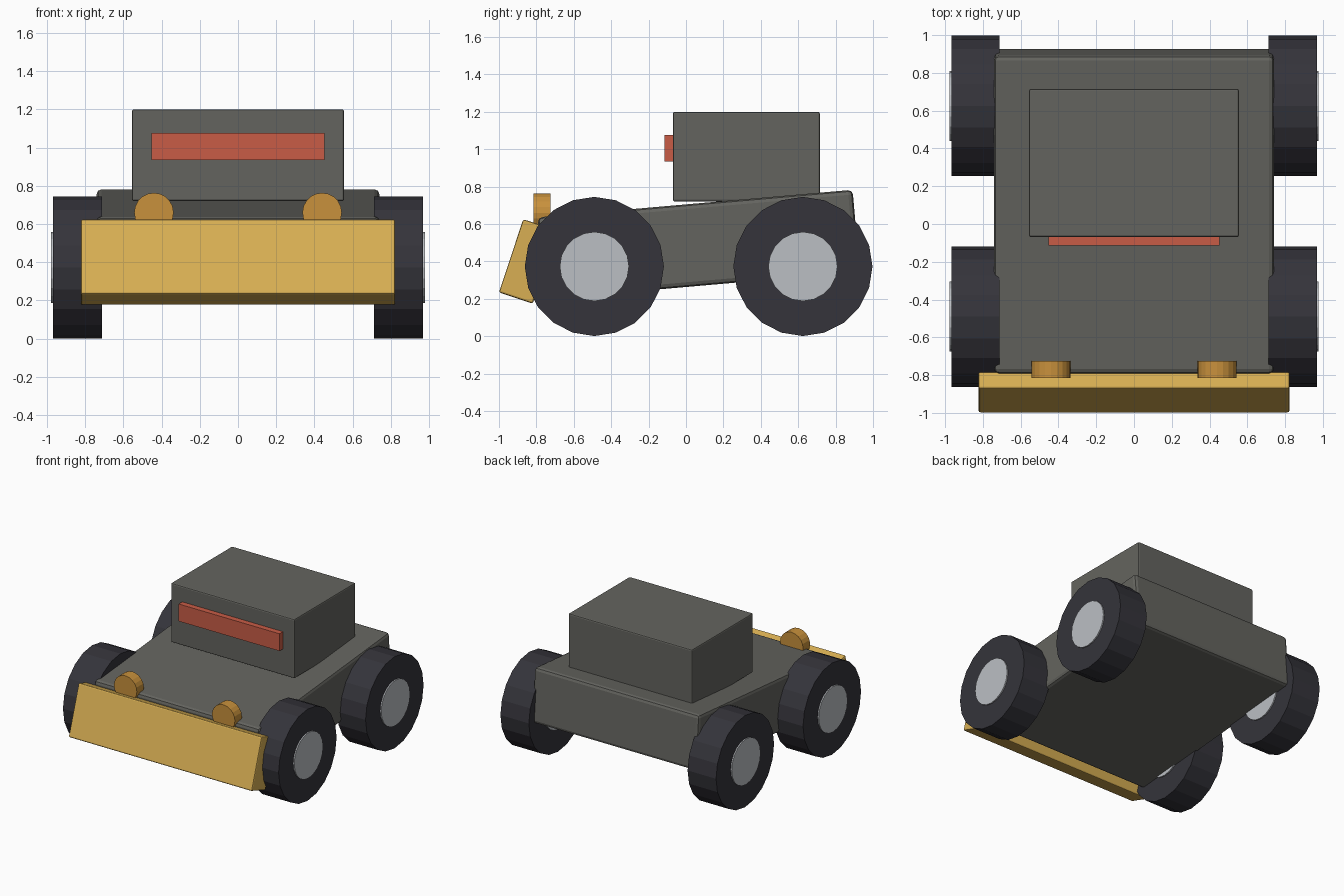
import bpy
import math

default = bpy.data.objects.get("Cube")
if default:
    bpy.data.objects.remove(default, do_unlink=True)


def material(name, rgb):
    m = bpy.data.materials.new(name)
    m.use_nodes = True
    colour = (*rgb, 1)
    m.diffuse_color = colour
    m.node_tree.nodes["Principled BSDF"].inputs["Base Color"].default_value = colour
    return m


body_grey = material("body grey", (0.127, 0.127, 0.114))
tyre_black = material("tyre black", (0.035, 0.034, 0.043))
hub_silver = material("hub silver", (0.50, 0.52, 0.55))
blade_yellow = material("blade yellow", (0.69, 0.43, 0.087))
lamp_orange = material("lamp orange", (0.58, 0.283, 0.045))
visor_red = material("visor red", (0.58, 0.107, 0.061))


def box(name, centre, size, mat, tilt=0, bevel=0):
    bpy.ops.mesh.primitive_cube_add(size=1, location=centre)
    o = bpy.context.object
    o.name = name
    o.scale = size
    bpy.ops.object.transform_apply(location=False, rotation=False, scale=True)
    o.rotation_euler.x = tilt
    o.data.materials.append(mat)
    if bevel:
        b = o.modifiers.new("edge bevel", "BEVEL")
        b.width = bevel
        b.segments = 2
    return o


def cylinder(name, centre, radius, depth, axis, mat):
    # Turned so that one corner of the polygon points straight up
    rot = (0, math.pi / 2, 0) if axis == "x" else (math.pi / 2, 0, 0)
    bpy.ops.mesh.primitive_cylinder_add(vertices=20, radius=radius, depth=depth,
                                        location=centre, rotation=rot)
    o = bpy.context.object
    o.name = name
    o.data.materials.append(mat)
    return o


# Hull, raised at the rear
box("hull", (0, 0.068, 0.49), (1.48, 1.69, 0.44), body_grey,
    tilt=math.radians(5), bevel=0.025)

# Cabin and its front visor
box("cabin", (0, 0.323, 0.96), (1.11, 0.785, 0.48), body_grey, bevel=0.01)
box("visor", (0, -0.085, 1.005), (0.905, 0.06, 0.14), visor_red)

# Leaning front blade
box("front_blade", (0, -0.845, 0.40), (1.645, 0.19, 0.412), blade_yellow,
    tilt=-0.32, bevel=0.01)

# Wheels, hubs and headlamps on both sides
for side, sx in (("left", 1), ("right", -1)):
    for end, y in (("front", -0.49), ("rear", 0.625)):
        cylinder(f"{end}_{side}_tyre", (sx * 0.84, y, 0.373), 0.372, 0.255,
                 "x", tyre_black)
        cylinder(f"{end}_{side}_hub", (sx * 0.84, y, 0.373), 0.185, 0.275,
                 "x", hub_silver)
    cylinder(f"{side}_headlamp", (sx * 0.44, -0.77, 0.66), 0.103, 0.09,
             "y", lamp_orange)
